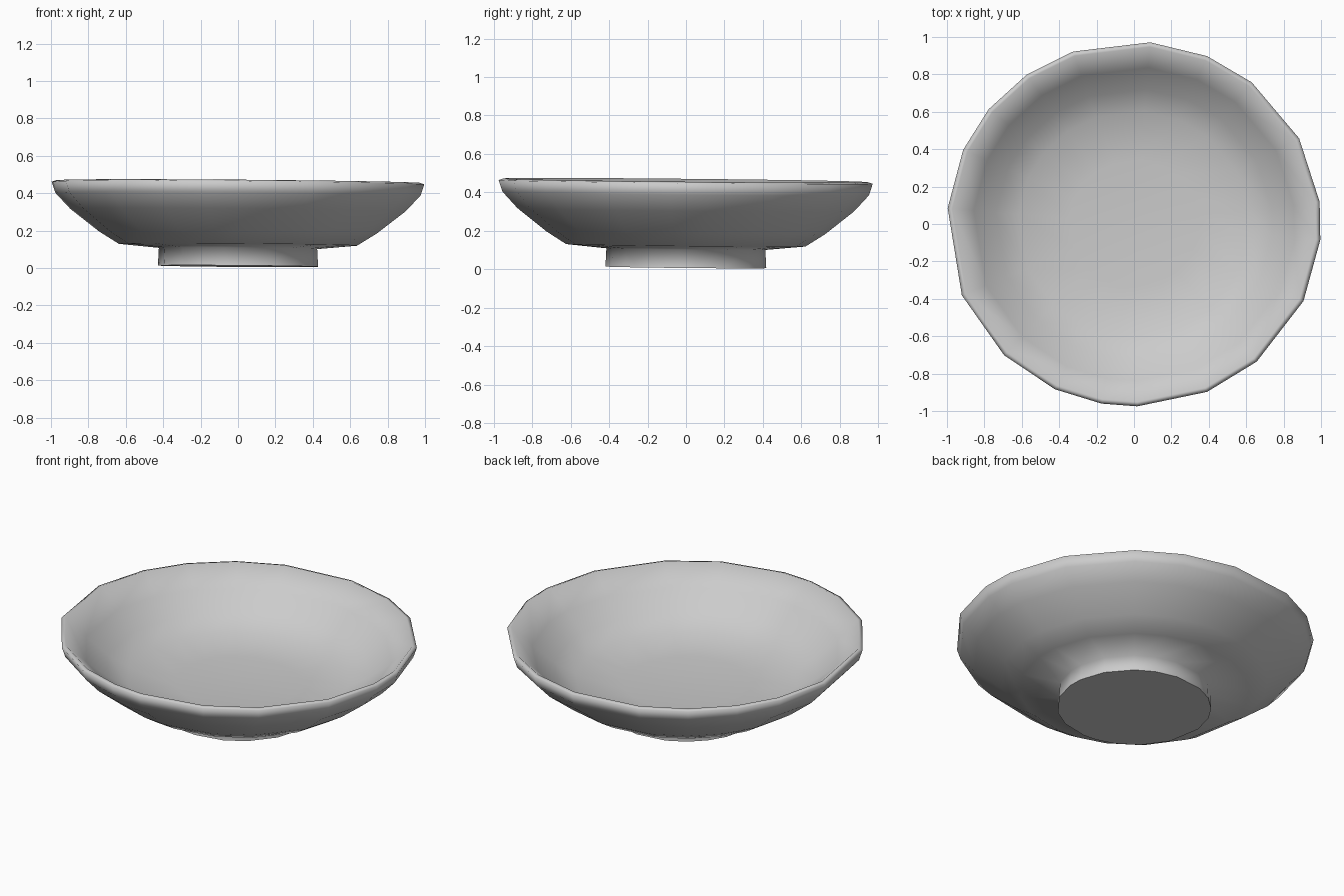
import bpy, bmesh, math

if "Cube" in bpy.data.objects:
    bpy.data.objects.remove(bpy.data.objects["Cube"])

# Uneven facet directions of the hand-made looking rim, in degrees
ANGLES = [7, 28, 51, 67, 85, 109, 125, 141, 156, 175,
          203, 226, 245, 260, 271, 293, 311, 335, 355]


def lathe(name, profile):
    """Spin an (r, z) profile about z; a radius of 0 makes a pole."""
    n = len(ANGLES)
    bm = bmesh.new()
    rings = []
    for r, z in profile:
        if r == 0:
            rings.append([bm.verts.new((0, 0, z))] * n)
            continue
        ring = []
        for deg in ANGLES:
            a = math.radians(deg)
            x, y = r * math.cos(a), 0.975 * r * math.sin(a)
            # the dish leans very slightly to the back right
            ring.append(bm.verts.new((x, y, z - 0.008 * x - 0.01 * y)))
        rings.append(ring)
    for lo, hi in zip(rings, rings[1:]):
        for i in range(n):
            j = (i + 1) % n
            bm.faces.new(list(dict.fromkeys((lo[i], lo[j], hi[j], hi[i]))))
    bmesh.ops.recalc_face_normals(bm, faces=bm.faces)
    for f in bm.faces:
        f.smooth = True
    # only the edge of the foot's underside stays sharp
    for e in bm.edges:
        if all(v.co.z < 0.03 for v in e.verts):
            e.smooth = False
    mesh = bpy.data.meshes.new(name)
    bm.to_mesh(mesh)
    bm.free()
    obj = bpy.data.objects.new(name, mesh)
    bpy.context.collection.objects.link(obj)
    return obj


# One continuous shell: foot underside, foot, outer wall, rim, hollow inside
lathe("footed_bowl", [
    (0, 0.01), (0.43, 0.01), (0.425, 0.105),
    (0.64, 0.125), (0.745, 0.19), (0.90, 0.31), (0.98, 0.395), (1.0, 0.455),
    (0.975, 0.463),
    (0.86, 0.355), (0.74, 0.26), (0.62, 0.195), (0.35, 0.17), (0, 0.165),
])
